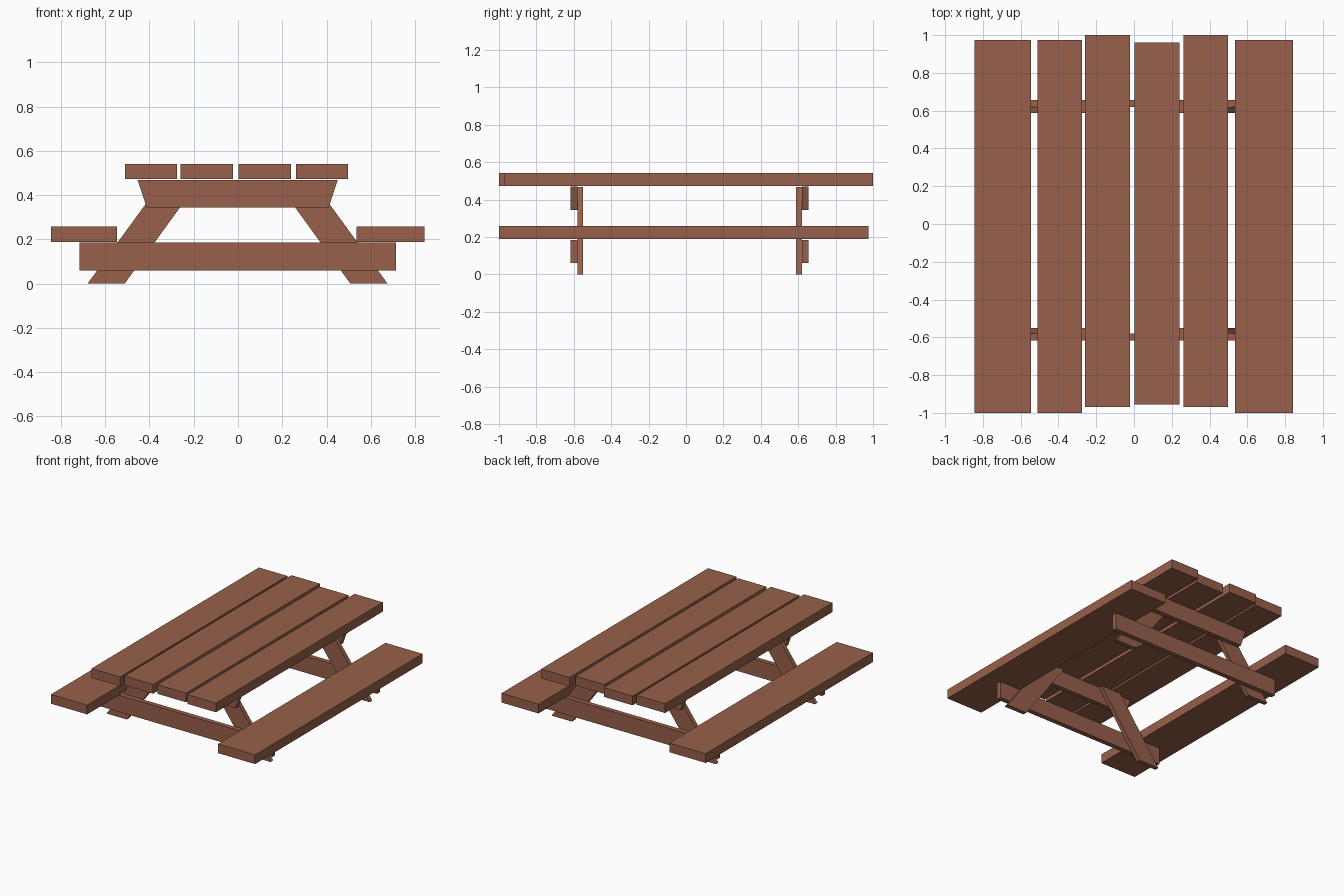
import bpy

if "Cube" in bpy.data.objects:
    bpy.data.objects.remove(bpy.data.objects["Cube"])

wood = bpy.data.materials.new("brown_wood")
wood.diffuse_color = (0.31, 0.117, 0.069, 1)
wood.use_nodes = True
wood.node_tree.nodes["Principled BSDF"].inputs["Base Color"].default_value = wood.diffuse_color


def prism(name, profile, y0, y1):
    """Extrude an x-z profile (counter-clockwise seen from the front) along y."""
    n = len(profile)
    verts = [(x, y, z) for y in (y0, y1) for x, z in profile]
    faces = [tuple(range(n)), tuple(range(2 * n - 1, n - 1, -1))]
    faces += [(i, i + n, (i + 1) % n + n, (i + 1) % n) for i in range(n)]
    mesh = bpy.data.meshes.new(name)
    mesh.from_pydata(verts, [], faces)
    mesh.materials.append(wood)
    obj = bpy.data.objects.new(name, mesh)
    bpy.context.collection.objects.link(obj)
    return obj


def board(name, x0, x1, y0, y1, z0, z1):
    return prism(name, [(x0, z0), (x1, z0), (x1, z1), (x0, z1)], y0, y1)


# table top planks, slightly uneven lengths
planks = [(-0.51, -0.275, -1.0, 0.975), (-0.259, -0.022, -0.97, 1.0),
          (0.003, 0.24, -0.955, 0.96), (0.262, 0.497, -0.97, 1.0)]
for i, p in enumerate(planks):
    board(f"table_plank_{i + 1}", *p, 0.472, 0.541)

# bench seats
board("left_seat", -0.845, -0.546, -1.0, 0.975, 0.189, 0.258)
board("right_seat", 0.536, 0.842, -1.0, 0.975, 0.189, 0.258)

# two end frames: (name, leg y range, beam y range)
frames = [("front", (-0.581, -0.55), (-0.617, -0.581)),
          ("back", (0.588, 0.62), (0.62, 0.656))]
for name, leg_y, beam_y in frames:
    # slanted legs
    left = [(-0.68, 0), (-0.512, 0), (-0.172, 0.468), (-0.338, 0.468)]
    right = [(-x - 0.004, z) for x, z in reversed(left)]
    prism(f"{name}_left_leg", left, *leg_y)
    prism(f"{name}_right_leg", right, *leg_y)
    # tapered beam under the table top
    prism(f"{name}_top_beam",
          [(-0.413, 0.345), (0.41, 0.345), (0.451, 0.469), (-0.454, 0.469)], *beam_y)
    # beam carrying the seats
    board(f"{name}_seat_beam", -0.717, 0.714, *beam_y, 0.06, 0.185)
